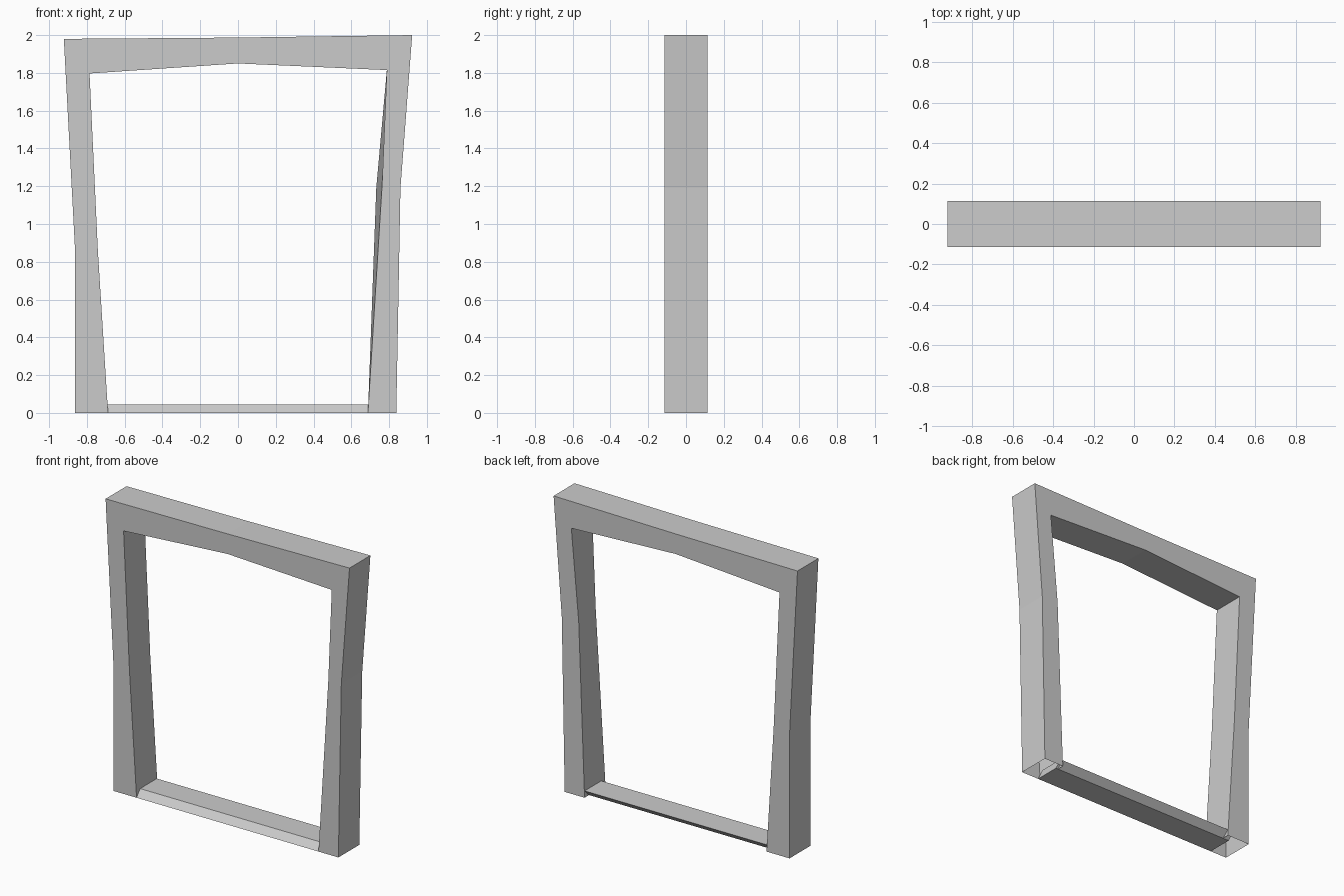
import bpy, bmesh

if "Cube" in bpy.data.objects:
    bpy.data.objects.remove(bpy.data.objects["Cube"])

D = 0.113  # half depth of the frame


def make_object(name, bm):
    mesh = bpy.data.meshes.new(name)
    bm.to_mesh(mesh)
    bm.free()
    obj = bpy.data.objects.new(name, mesh)
    bpy.context.collection.objects.link(obj)
    return obj


# Door frame: stations running up the left post, over the lintel, down the right post
# (outer x, outer z, front inner x, back inner x, inner z)
stations = [
    (-0.862, 0.00, -0.688, -0.688, 0.00),
    (-0.862, 0.85, -0.742, -0.742, 0.86),
    (-0.922, 1.98, -0.786, -0.786, 1.797),
    (0.000, 1.987, 0.000, 0.000, 1.85),
    (0.922, 2.00, 0.788, 0.788, 1.815),
    (0.860, 1.19, 0.762, 0.732, 1.19),
    (0.838, 0.00, 0.688, 0.688, 0.00),
]
bm = bmesh.new()
rings = []
for ox, oz, fx, bx, iz in stations:
    ring = [(ox, -D, oz), (ox, D, oz), (bx, D, iz), (fx, -D, iz)]
    rings.append([bm.verts.new(p) for p in ring])
# Bridge the sections; the feet of the posts stay open
for a, b in zip(rings, rings[1:]):
    for i in range(4):
        j = (i + 1) % 4
        bm.faces.new((a[i], a[j], b[j], b[i]))
bmesh.ops.recalc_face_normals(bm, faces=bm.faces)
make_object("door_frame", bm)

# Threshold: slanted bar whose ends are tucked into the posts
profile = [(-D, 0.0), (0.065, 0.0), (D - 0.003, 0.045), (-0.07, 0.045)]
bm = bmesh.new()
left = [bm.verts.new((-0.735, y, z)) for y, z in profile]
right = [bm.verts.new((0.705, y, z)) for y, z in profile]
bm.faces.new(left)
bm.faces.new(right)
for i in range(4):
    j = (i + 1) % 4
    bm.faces.new((left[i], left[j], right[j], right[i]))
bmesh.ops.recalc_face_normals(bm, faces=bm.faces)
make_object("threshold", bm)
